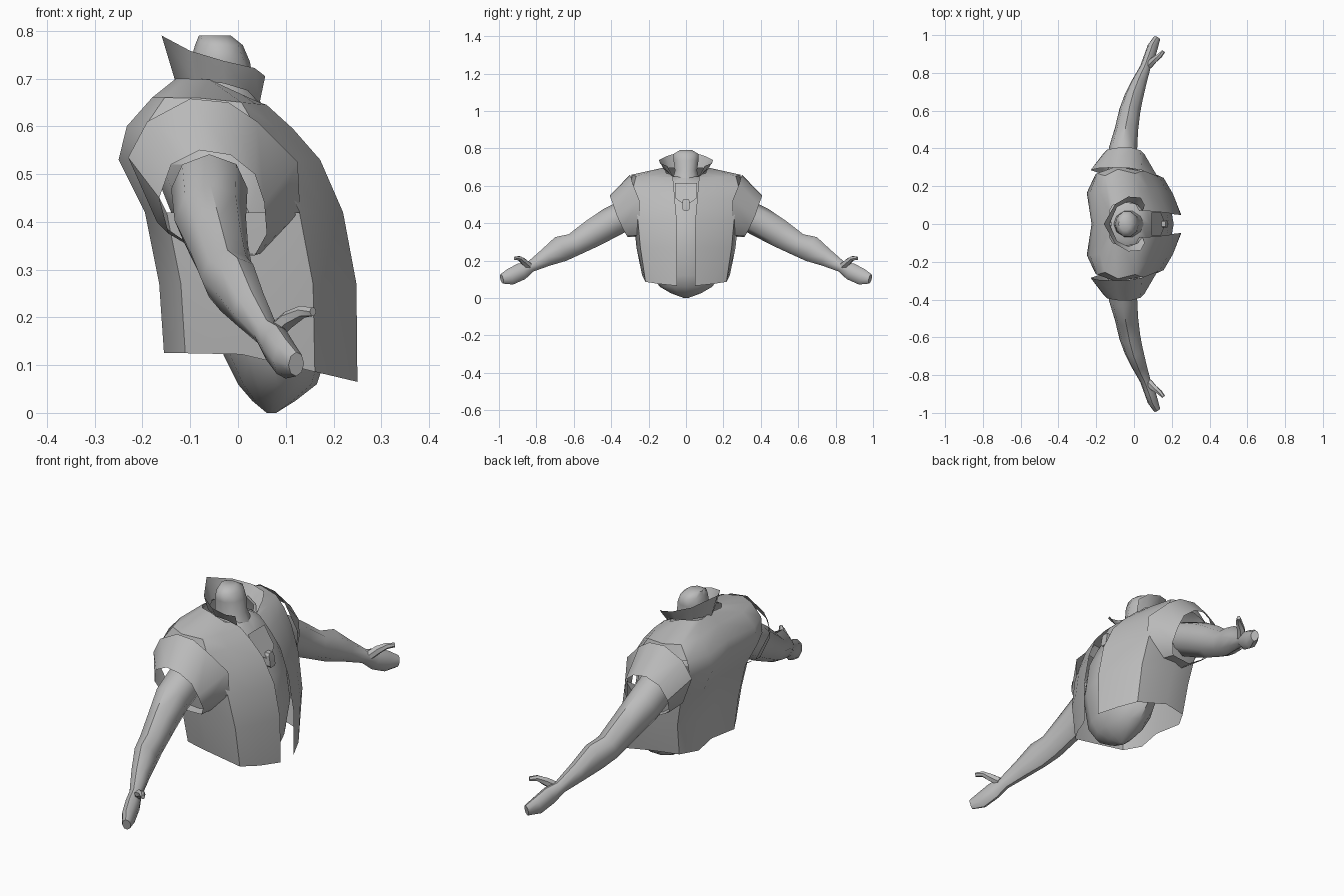
import bpy, bmesh, math
from mathutils import Vector

if "Cube" in bpy.data.objects:
    bpy.data.objects.remove(bpy.data.objects["Cube"])

grey = bpy.data.materials.new("plain_grey")
grey.diffuse_color = (0.5, 0.5, 0.5, 1)
grey.use_nodes = True
grey.node_tree.nodes["Principled BSDF"].inputs["Base Color"].default_value = grey.diffuse_color


def make(name, verts, faces, mirror=False, angle=40):
    me = bpy.data.meshes.new(name)
    bm = bmesh.new()
    vs = [bm.verts.new(v) for v in verts]
    for f in faces:
        bm.faces.new([vs[i] for i in f])
    bmesh.ops.recalc_face_normals(bm, faces=bm.faces)
    bm.to_mesh(me)
    bm.free()
    me.materials.append(grey)
    for p in me.polygons:
        p.use_smooth = True
    me.set_sharp_from_angle(angle=math.radians(angle))
    ob = bpy.data.objects.new(name, me)
    bpy.context.collection.objects.link(ob)
    if mirror:
        m = ob.modifiers.new("mirror", 'MIRROR')
        m.use_axis = (False, True, False)
    return ob


def loft(name, rings, closed=True, caps=(False, False), mirror=False, skip=(), angle=40):
    n = len(rings[0])
    verts = [v for r in rings for v in r]
    faces = []
    for i in range(len(rings) - 1):
        for j in range(n if closed else n - 1):
            if (i, j) not in skip:
                k = (j + 1) % n
                faces.append((i*n + j, i*n + k, (i+1)*n + k, (i+1)*n + j))
    if caps[0]:
        faces.append(tuple(range(n)))
    if caps[1]:
        faces.append(tuple(range(len(verts) - n, len(verts))))
    return make(name, verts, faces, mirror, angle)


def tube(name, path, n=8):
    # path rows: centre x, y, z, depth radius, height radius
    pts = [Vector(p[:3]) for p in path]
    rings = []
    for i, p in enumerate(path):
        t = (pts[min(i+1, len(pts)-1)] - pts[max(i-1, 0)]).normalized()
        up = Vector((1, 0, 0)).cross(t).normalized()
        side = t.cross(up)
        rings.append([pts[i] + side*p[3]*math.cos(a) + up*p[4]*math.sin(a)
                      for a in (2*math.pi*k/n for k in range(n))])
    return loft(name, rings, caps=(True, True), mirror=True, angle=50)


def oval(z, x0, x1, ry, n=12):
    cx, rx = (x0 + x1)/2, (x1 - x0)/2
    return [(cx + rx*math.cos(2*math.pi*k/n), ry*math.sin(2*math.pi*k/n), z) for k in range(n)]


# inner body with rounded belly
loft("body", [oval(*r) for r in (
    (0.0, .06, .08, .012), (.025, .03, .12, .08), (.06, 0, .165, .14), (.12, -.03, .185, .185),
    (.28, -.08, .21, .215), (.42, -.14, .185, .23), (.52, -.18, .135, .23),
    (.61, -.16, .085, .16), (.65, -.12, .04, .09))], caps=(True, True))

# neck stump
loft("neck", [oval(*r, 10) for r in (
    (.62, -.11, .06, .08), (.68, -.105, .035, .062), (.735, -.10, .025, .07),
    (.77, -.09, .01, .07), (.79, -.082, -.015, .035))], caps=(False, True), angle=50)

# open jacket: rows of front z, back z, front x, back x, half width, opening half width
rows = ((.065, .125, .25, -.155, .235, .048), (.27, .27, .248, -.165, .265, .048),
        (.42, .42, .22, -.195, .28, .05), (.53, .53, .172, -.25, .30, .06),
        (.595, .60, .115, -.233, .305, .065), (.645, .66, .06, -.18, .29, .07),
        (.65, .70, .045, -.13, .115, .07))
cols = ((.1, .6), (.22, .92), (.6, 1), (.89, .88), (1, .55), (.94, 0))
rings = []
for zf, zb, xf, xb, w, e in rows:
    ring = [(xf, e, zf)]
    for u, v in cols:
        ring.append((xf + (xb - xf)*u, max(w*v, e) if v else 0, zf + (zb - zf)*min(1, u*1.6)))
    rings.append(ring)
loft("jacket", rings, closed=False, mirror=True,
     skip=[(i, j) for i in (2, 3) for j in (2, 3)])

# short sleeves
armhole = [(-.23, .285, .535), (-.19, .295, .61), (-.10, .30, .658), (-.02, .295, .65),
           (.04, .285, .61), (.125, .25, .525), (.13, .245, .42), (.05, .25, .335),
           (-.06, .25, .325), (-.17, .265, .40)]
cuff = [(-.165, .37, .45), (-.14, .395, .52), (-.08, .405, .55), (-.015, .405, .54),
        (.035, .39, .50), (.055, .37, .44), (.06, .34, .375), (.035, .315, .33),
        (-.06, .31, .325), (-.145, .33, .375)]
loft("sleeve", [armhole, cuff], mirror=True)

# flared collar
base = [(.045, .07, .648), (.02, .10, .675), (-.03, .12, .69), (-.09, .09, .695), (-.13, 0, .69)]
top = [(.057, .10, .705), (.035, .14, .722), (-.03, .145, .737), (-.10, .105, .758), (-.16, 0, .79)]
loft("collar", [base, top], closed=False, mirror=True)

# arms with hands
tube("arm", [(-.06, .27, .47, .08, .08), (-.058, .40, .405, .075, .082), (-.04, .50, .345, .062, .075),
             (-.022, .60, .285, .056, .062), (-.002, .67, .262, .05, .07), (.027, .75, .215, .04, .048),
             (.06, .83, .168, .028, .03), (.08, .88, .142, .03, .046), (.10, .94, .113, .028, .044),
             (.122, .985, .102, .018, .026)])
tube("thumb", [(.08, .84, .172, .02, .02), (.105, .868, .195, .019, .019),
               (.135, .89, .212, .014, .013), (.157, .915, .212, .009, .01)], 6)

# neckline piece
make("neckline", [(.092, -.06, .615), (.092, .06, .615), (.142, .06, .535), (.158, .02, .508),
                  (.158, -.02, .508), (.142, -.06, .535)], [(0, 1, 2, 3, 4, 5)])

# hanging pull
pull = [(.162, .468, .012), (.162, .475, .018), (.155, .52, .018), (.152, .53, .012)]
loft("pull", [[(x + sx*.016, sy*r, z) for sx, sy in ((-1, -1), (1, -1), (1, 1), (-1, 1))]
              for x, z, r in pull], caps=(True, True), angle=30)
